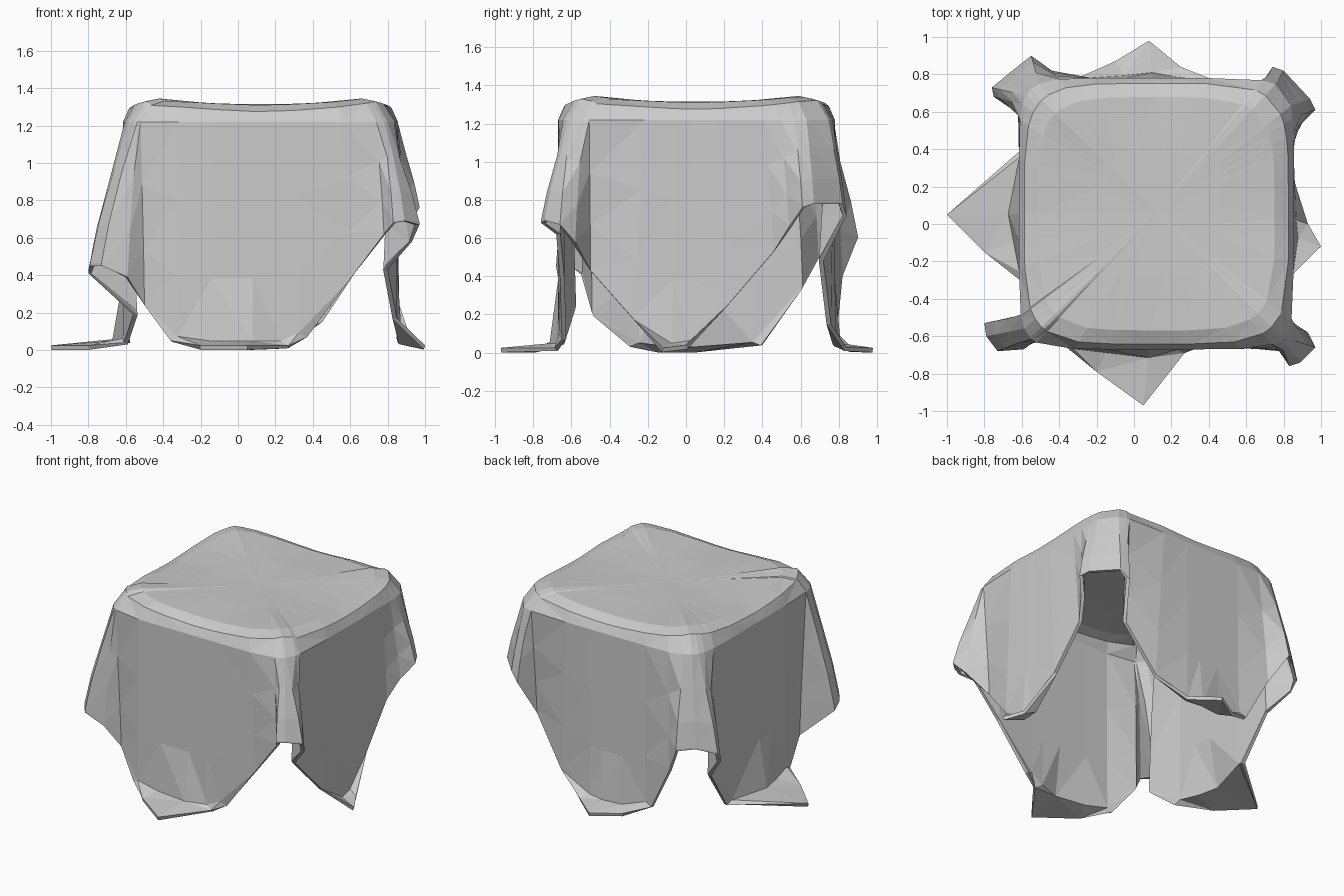
import bpy, bmesh, math

if "Cube" in bpy.data.objects:
    bpy.data.objects.remove(bpy.data.objects["Cube"])

# Hem of the cloth, counter-clockwise from the left flap: each flap reaches the
# ground in a pointed tip, each table corner lifts the hem into an open fold.
hem_left_front = [(-1.0, 0.05, .025), (-.8, -.15, .025), (-.61, -.3, .04), (-.56, -.48, .19),
                  (-.8, -.53, .41), (-.79, -.60, .45), (-.73, -.68, .45), (-.59, -.67, .39),
                  (-.5, -.60, .24), (-.36, -.66, .05), (-.2, -.79, .025)]
hem_front_right = [(.05, -.97, .025), (.27, -.69, .025), (.37, -.65, .07), (.6, -.66, .38),
                   (.78, -.68, .62), (.83, -.76, .68), (.89, -.74, .69), (.97, -.66, .67),
                   (.93, -.58, .58), (.80, -.5, .43), (.85, -.27, .17)]
hem_right_back = [(1.0, -.12, .025), (.93, 0, .04), (.86, .22, .25), (.85, .46, .53),
                  (.90, .54, .66), (.97, .61, .76), (.94, .67, .78), (.80, .82, .78),
                  (.74, .84, .72), (.67, .72, .48), (.45, .76, .15), (.25, .84, .03)]
hem_back_left = [(.08, .98, .025), (-.1, .87, .025), (-.28, .79, .09), (-.44, .82, .40),
                 (-.55, .9, .60), (-.65, .82, .61), (-.76, .73, .57), (-.75, .68, .50),
                 (-.62, .60, .33), (-.6, .4, .04)]
hem = hem_left_front + hem_front_right + hem_right_back + hem_back_left

CX, CY, A, B = .12, .055, .735, .725       # table top under the cloth


def edge(x, y, power):
    """Matching point on the rounded-square table edge, and how corner-like it is."""
    def unit(d):
        d = max(-1, min(1, d))
        return math.copysign(abs(d) ** 1.25, d)
    u, v = unit((x - CX) / A), unit((y - CY) / B)
    n = (abs(u) ** power + abs(v) ** power) ** (1 / power)
    return A * u / n, B * v / n, abs(u * v) ** 1.5


def column(x, y, z):
    """One line of cloth from the top to the hem."""
    pts = []
    # soft top: sides sag, corners stay high and are chamfered
    for s, power, h, rise in ((.45, 4, 1.315, .005), (.86, 4.5, 1.31, .035),
                              (.96, 5, 1.275, .055)):
        ex, ey, corner = edge(x, y, power)
        pts.append((CX + ex * s, CY + ey * s, h + rise * corner))
    ex, ey, corner = edge(x, y, 8)
    sx, sy = CX + ex, CY + ey
    for t in (0, .35, .7, .98, 1):
        # flaps hang straight, then spread on the ground; corner folds flare evenly
        if z > .12:
            k = min(1, t * 1.1)
        else:
            k = {.98: .15, 1: 1}.get(t, 0)
        pts.append((sx + (x - sx) * k, sy + (y - sy) * k, 1.22 + (z - 1.22) * t))
    return pts


# Draped cloth
bm = bmesh.new()
cols = [[bm.verts.new(p) for p in column(*h)] for h in hem]
centre = bm.verts.new((CX, CY, 1.312))
for i, a in enumerate(cols):
    b = cols[(i + 1) % len(cols)]
    bm.faces.new((centre, a[0], b[0]))
    for j in range(len(a) - 1):
        bm.faces.new((a[j], a[j + 1], b[j + 1], b[j]))
bmesh.ops.triangulate(bm, faces=bm.faces)
bmesh.ops.recalc_face_normals(bm, faces=bm.faces)
if sum(f.normal.z * f.calc_area() for f in bm.faces) < 0:
    bmesh.ops.reverse_faces(bm, faces=bm.faces)
mesh = bpy.data.meshes.new("draped_cloth")
bm.to_mesh(mesh)
bm.free()
cloth = bpy.data.objects.new("draped_cloth", mesh)
bpy.context.collection.objects.link(cloth)

# Cloth thickness
solid = cloth.modifiers.new("thickness", 'SOLIDIFY')
solid.thickness = .024
solid.offset = -1
